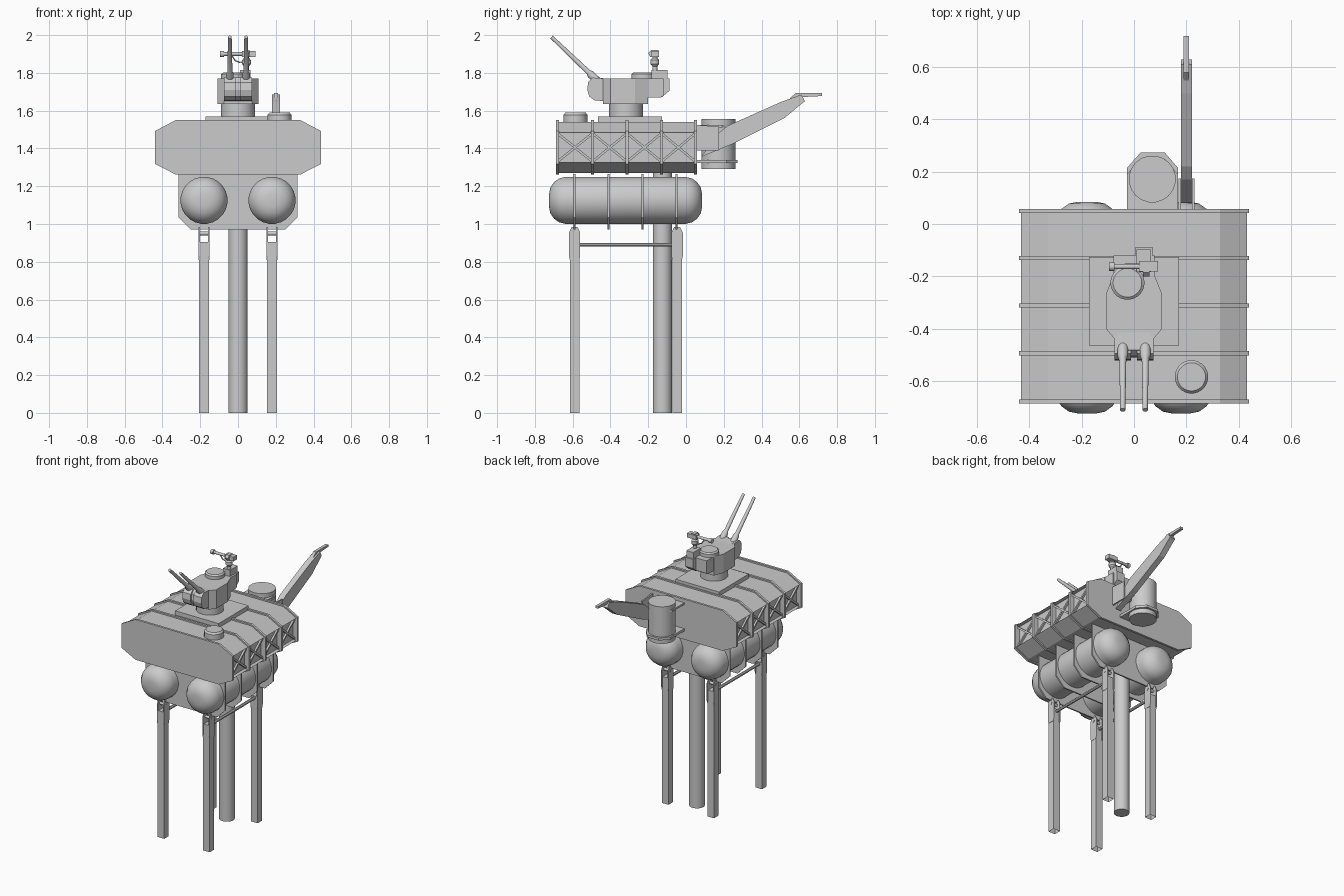
import bpy, bmesh, math
from mathutils import Vector

if "Cube" in bpy.data.objects:
    bpy.data.objects.remove(bpy.data.objects["Cube"])


def finish(name, bm, smooth=False):
    bmesh.ops.recalc_face_normals(bm, faces=bm.faces)
    me = bpy.data.meshes.new(name)
    bm.to_mesh(me)
    bm.free()
    ob = bpy.data.objects.new(name, me)
    bpy.context.collection.objects.link(ob)
    if smooth:
        bpy.ops.object.select_all(action='DESELECT')
        ob.select_set(True)
        bpy.context.view_layer.objects.active = ob
        bpy.ops.object.shade_smooth_by_angle(angle=math.radians(35))
    return ob


def prism(name, pts, axis, a, b):
    """Extrude a 2D outline along an axis from a to b."""
    def put(p, t):
        return {'x': (t, p[0], p[1]), 'y': (p[0], t, p[1]), 'z': (p[0], p[1], t)}[axis]
    bm = bmesh.new()
    lo = [bm.verts.new(put(p, a)) for p in pts]
    hi = [bm.verts.new(put(p, b)) for p in pts]
    bm.faces.new(lo)
    bm.faces.new(hi)
    n = len(pts)
    for i in range(n):
        j = (i + 1) % n
        bm.faces.new((lo[i], lo[j], hi[j], hi[i]))
    return finish(name, bm)


def box(name, x0, x1, y0, y1, z0, z1):
    return prism(name, [(x0, y0), (x1, y0), (x1, y1), (x0, y1)], 'z', z0, z1)


def lathe(name, p, q, profile, n=20):
    """Revolve (radius, distance) pairs around the line from p to q."""
    p, q = Vector(p), Vector(q)
    rot = Vector((0, 0, 1)).rotation_difference(q - p)
    bm = bmesh.new()
    rings = []
    for r, h in profile:
        rings.append([bm.verts.new(p + rot @ Vector((
            r * math.cos(math.tau * (i + .5) / n), r * math.sin(math.tau * (i + .5) / n), h)))
            for i in range(n)])
    for a, b in zip(rings, rings[1:]):
        for i in range(n):
            bm.faces.new((a[i], a[(i + 1) % n], b[(i + 1) % n], b[i]))
    bm.faces.new(rings[0])
    bm.faces.new(rings[-1])
    return finish(name, bm, n > 6)


def rod(name, p, q, r, n=12):
    return lathe(name, p, q, [(r, 0), (r, (Vector(q) - Vector(p)).length)], n)


def both(half):
    """Complete a right-hand outline with its mirror image."""
    return half + [(-x, z) for x, z in reversed(half)]


# Hull with recessed sides, ribs and X braces
prism("hull", both([(.33, 1.27), (.432, 1.325), (.405, 1.325), (.405, 1.485),
                    (.432, 1.485), (.33, 1.54)]), 'y', -.68, .05)
ribs = [-.68, -.495, -.312, -.13, .05]
for y in ribs:
    prism("hull_rib", both([(.33, 1.262), (.44, 1.318), (.44, 1.492), (.33, 1.55)]),
          'y', y - .008, y + .008)
for y0, y1 in zip(ribs, ribs[1:]):
    for s in (-1, 1):
        x = s * .415
        rod("side_brace", (x, y0, 1.33), (x, y1, 1.48), .009, 4)
        rod("side_brace", (x, y0, 1.48), (x, y1, 1.33), .009, 4)

# Bulkheads and twin tanks under the hull
for y in (-.59, -.41, -.23, -.05):
    prism("tank_bulkhead", both([(.25, .97), (.315, 1.035), (.315, 1.265)]), 'y', y - .005, y + .005)
cap = [(.035, 0), (.07, .007), (.098, .027), (.117, .053), (.125, .085)]
L = .81
tank = cap + [(r, L - h) for r, h in reversed(cap)]
for s in (-1, 1):
    lathe("tank", (s * .18, -.725, 1.125), (s * .18, .085, 1.125), tank, 24)

# Legs with forked tops and tie bars, plus the centre column
for s in (-1, 1):
    cx = s * .18
    for y in (-.59, -.047):
        leg = box("leg", cx - .026, cx + .026, y - .025, y + .025, 0, .905)
        bm = bmesh.new()
        bm.from_mesh(leg.data)
        bmesh.ops.delete(bm, geom=[f for f in bm.faces if f.calc_center_median().z < .01],
                         context='FACES_ONLY')
        bm.to_mesh(leg.data)
        bm.free()
        cheek = [(y - .025, .81), (y + .025, .81), (y + .03, .83), (y + .03, .955), (y + .015, .985),
                 (y - .015, .985), (y - .03, .955), (y - .03, .83)]
        for t in (-1, 1):
            prism("leg_fork", cheek, 'x', cx + t * .021, cx + t * .028)
        rod("leg_pin", (cx - .03, y, .95), (cx + .03, y, .95), .01)
    rod("leg_tie_bar", (cx, -.57, .89), (cx, -.07, .89), .011, 8)
rod("centre_column", (0, -.125, 0), (0, -.125, 1.28), .051, 24)

# Turret ring and body
box("turret_plate", -.172, .172, -.465, -.127, 1.54, 1.57)
rod("turret_ring", (0, -.318, 1.57), (0, -.318, 1.635), .09, 24)
prism("turret_body", both([(.075, -.44), (.108, -.40), (.108, -.27), (.08, -.20)]), 'z', 1.635, 1.77)
prism("turret_bustle", [(-.2, 1.77), (-.12, 1.77), (-.12, 1.68), (-.135, 1.67), (-.2, 1.67)], 'x', -.078, .078)
prism("turret_rear_box", [(-.13, 1.77), (-.088, 1.77), (-.088, 1.705), (-.13, 1.67)], 'x', .005, .07)
lathe("turret_hatch", (-.025, -.225, 1.765), (-.025, -.225, 1.81),
      [(.065, 0), (.065, .028), (.055, .036)], 24)

# Twin guns
mantlet = [(-.43, 1.77), (-.495, 1.775), (-.518, 1.75), (-.523, 1.71), (-.512, 1.675),
           (-.485, 1.655), (-.43, 1.65)]
prism("gun_mantlet", [(y + .012, z) for y, z in mantlet], 'x', -.065, .065)
for s in (-1, 1):
    x = s * .043
    prism("gun_cradle", mantlet, 'x', x - .032, x + .032)
    lathe("gun_barrel", (x, -.455, 1.745), (x, -.712, 1.99),
          [(.021, 0), (.021, .07), (.014, .085), (.010, .355)], 12)

# Roof machine gun on its pedestal
box("gun_mount_box", .01, .065, -.183, -.097, 1.765, 1.815)
rod("gun_pedestal", (.045, -.165, 1.81), (.045, -.165, 1.90), .014)
lathe("gun_pivot", (.045, -.165, 1.835), (.045, -.165, 1.88), [(.014, 0), (.024, .012), (.024, .033), (.014, .045)], 12)
box("roof_gun_body", .02, .092, -.182, -.142, 1.885, 1.915)
rod("roof_gun_barrel", (.03, -.163, 1.90), (-.095, -.163, 1.90), .010)
rod("roof_gun_muzzle", (-.075, -.163, 1.90), (-.095, -.163, 1.90), .017)
path = [(-.035, 1.895), (-.015, 1.865), (.012, 1.855), (.04, 1.865)]
for a, b in zip(path, path[1:]):
    rod("roof_gun_guard", (a[0], -.155, a[1]), (b[0], -.155, b[1]), .004, 6)
prism("roof_gun_sight", [(-.2, 1.905), (-.185, 1.92), (-.145, 1.92), (-.145, 1.89), (-.19, 1.885)], 'x', .035, .06)

# Hatch on the hull roof
lathe("hull_hatch", (.22, -.585, 1.535), (.22, -.585, 1.59), [(.064, 0), (.064, .043), (.054, .055)], 24)

# Rear drum in its chamfered brackets
rod("rear_drum", (.07, .172, 1.29), (.07, .172, 1.555), .09, 20)
bracket = [(-.027, .05), (-.027, .215), (.025, .273), (.118, .273), (.168, .215), (.168, .05)]
prism("drum_bracket", bracket, 'z', 1.322, 1.34)
inner = [(x, y - .025 if y > .1 else y) for x, y in bracket]
prism("drum_upper_bracket", inner, 'z', 1.512, 1.525)

# Rear boom with its tip
for x in (.17, .222):
    prism("boom_bracket", [(.05, 1.39), (.175, 1.39), (.175, 1.515), (.05, 1.525)], 'x', x, x + .01)
prism("boom", [(.08, 1.355), (.25, 1.425), (.52, 1.56), (.61, 1.635), (.63, 1.65), (.61, 1.685),
               (.50, 1.645), (.22, 1.52), (.17, 1.48)], 'x', .18, .222)
prism("boom_tip", [(.55, 1.665), (.66, 1.675), (.72, 1.677), (.72, 1.693), (.58, 1.693)], 'x', .19, .211)
